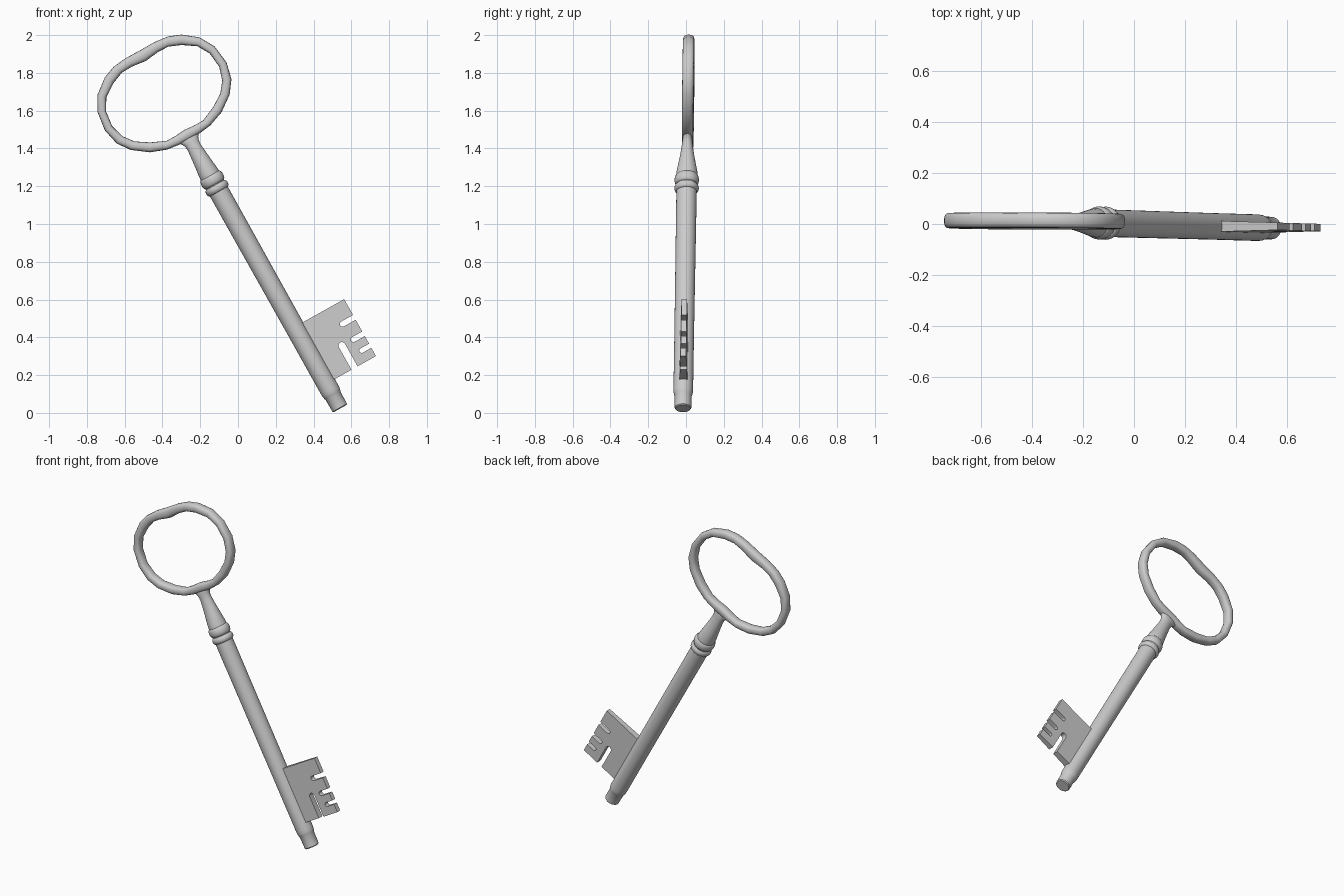
import bpy, bmesh, math
from mathutils import Vector

if "Cube" in bpy.data.objects:
    bpy.data.objects.remove(bpy.data.objects["Cube"])

# Key frame: s runs up the shaft from the tip, t points toward the bit, y is depth
TIP = Vector((0.537, -0.016, 0.03))
U = Vector((-0.488, 0.0145, 0.873))
V = Vector((0.873, 0.0, 0.488))


def place(s, t, y):
    return TIP + U * s + V * t + Vector((0, y, 0))


def finish(name, bm, angle=35):
    bmesh.ops.recalc_face_normals(bm, faces=bm.faces[:])
    me = bpy.data.meshes.new(name)
    bm.to_mesh(me)
    bm.free()
    ob = bpy.data.objects.new(name, me)
    bpy.context.collection.objects.link(ob)
    bpy.ops.object.select_all(action='DESELECT')
    ob.select_set(True)
    bpy.context.view_layer.objects.active = ob
    bpy.ops.object.shade_smooth_by_angle(angle=math.radians(angle))
    return ob


def loft(name, rings, closed):
    """Skin a list of point loops; closed joins last to first, else caps the ends."""
    bm = bmesh.new()
    loops = [[bm.verts.new(p) for p in ring] for ring in rings]
    n = len(loops[0])
    pairs = list(zip(loops, loops[1:])) + ([(loops[-1], loops[0])] if closed else [])
    for a, b in pairs:
        for i in range(n):
            j = (i + 1) % n
            bm.faces.new((a[i], a[j], b[j], b[i]))
    if not closed:
        bm.faces.new(loops[0])
        bm.faces.new(loops[-1])
    return finish(name, bm)


def section(s, rt, ry, n=28):
    return [place(s, rt * math.cos(a), ry * math.sin(a))
            for a in (2 * math.pi * i / n for i in range(n))]


# Shaft with stepped pin at the tip
shaft_rows = [(-0.008, 0.039), (-0.003, 0.044), (0.07, 0.045), (0.076, 0.048),
              (0.09, 0.051), (0.11, 0.052), (0.49, 0.052), (1.32, 0.054)]
loft("shaft", [section(s, r, r) for s, r in shaft_rows], False)


# Collar of two rounded rings
def bead(name, s0, half, r_in, r_out):
    rows = []
    for i in range(9):
        a = math.pi * i / 8
        rows.append((s0 - half * math.cos(a), r_in + (r_out - r_in) * math.sin(a)))
    loft(name, [section(s, r, r) for s, r in rows], False)


bead("collar_lower_ring", 1.328, 0.021, 0.05, 0.065)
bead("collar_upper_ring", 1.378, 0.029, 0.05, 0.065)

# Neck, flattening and flaring into the bow
neck_rows = [(1.31, 0.054, 0.054), (1.40, 0.055, 0.057), (1.43, 0.053, 0.055),
             (1.48, 0.047, 0.046), (1.53, 0.042, 0.037), (1.575, 0.038, 0.031),
             (1.60, 0.040, 0.028), (1.618, 0.048, 0.027), (1.632, 0.062, 0.024),
             (1.65, 0.065, 0.02)]
loft("neck", [section(*row) for row in neck_rows], False)

# Bow: right half as (outer t, outer s, inner t, inner s), bottom to top, then mirrored
half = [(0, 1.625, 0, 1.682), (0.065, 1.627, 0.055, 1.677), (0.132, 1.636, 0.11, 1.677),
        (0.217, 1.667, 0.19, 1.712), (0.30, 1.728, 0.26, 1.757),
        (0.348, 1.794, 0.302, 1.812), (0.369, 1.885, 0.324, 1.885),
        (0.355, 1.99, 0.314, 1.97), (0.309, 2.07, 0.276, 2.035),
        (0.232, 2.130, 0.205, 2.082), (0.165, 2.156, 0.14, 2.108),
        (0.088, 2.165, 0.08, 2.110), (0, 2.164, 0, 2.100)]
outline = half + [(-a, b, -c, d) for a, b, c, d in reversed(half[1:-1])]


def sq(v):
    return math.copysign(abs(v) ** 0.75, v)


rings = []
for to, so, ti, si in outline:
    ring = []
    for i in range(16):
        a = 2 * math.pi * i / 16
        k = 0.5 + 0.5 * sq(math.cos(a))
        ring.append(place(si + (so - si) * k, ti + (to - ti) * k, 0.03 * sq(math.sin(a))))
    rings.append(ring)
loft("bow", rings, True)

# Bit: flat plate outline with round-ended slots, thinning toward its edge
EDGE = 0.301


def side_slot(s_hi, s_lo, depth):
    r, m = (s_hi - s_lo) / 2, (s_hi + s_lo) / 2
    arc = [(m + r * math.cos(a), depth + r - r * math.sin(a))
           for a in (math.pi * i / 6 for i in range(7))]
    return [(s_hi, EDGE)] + arc + [(s_lo, EDGE)]


LOW = 0.142
m, r, top = 0.171, 0.0185, 0.297
long_slot = [(LOW, m + r)] + [(top - r + r * math.sin(a), m + r * math.cos(a))
                              for a in (math.pi * i / 6 for i in range(7))] + [(LOW, m - r)]
plate = ([(0.487, 0.0), (0.487, EDGE)] + side_slot(0.391, 0.362, 0.215)
         + side_slot(0.291, 0.263, 0.226) + side_slot(0.217, 0.192, 0.236)
         + [(LOW, EDGE)] + long_slot + [(LOW, 0.0)])
bm = bmesh.new()
sides = []
for sign in (-1, 1):
    sides.append([bm.verts.new(place(s, t, sign * (0.022 - 0.025 * t))) for s, t in plate])
    bm.faces.new(sides[-1])
for i in range(len(plate)):
    j = (i + 1) % len(plate)
    bm.faces.new((sides[0][i], sides[0][j], sides[1][j], sides[1][i]))
finish("bit", bm)
